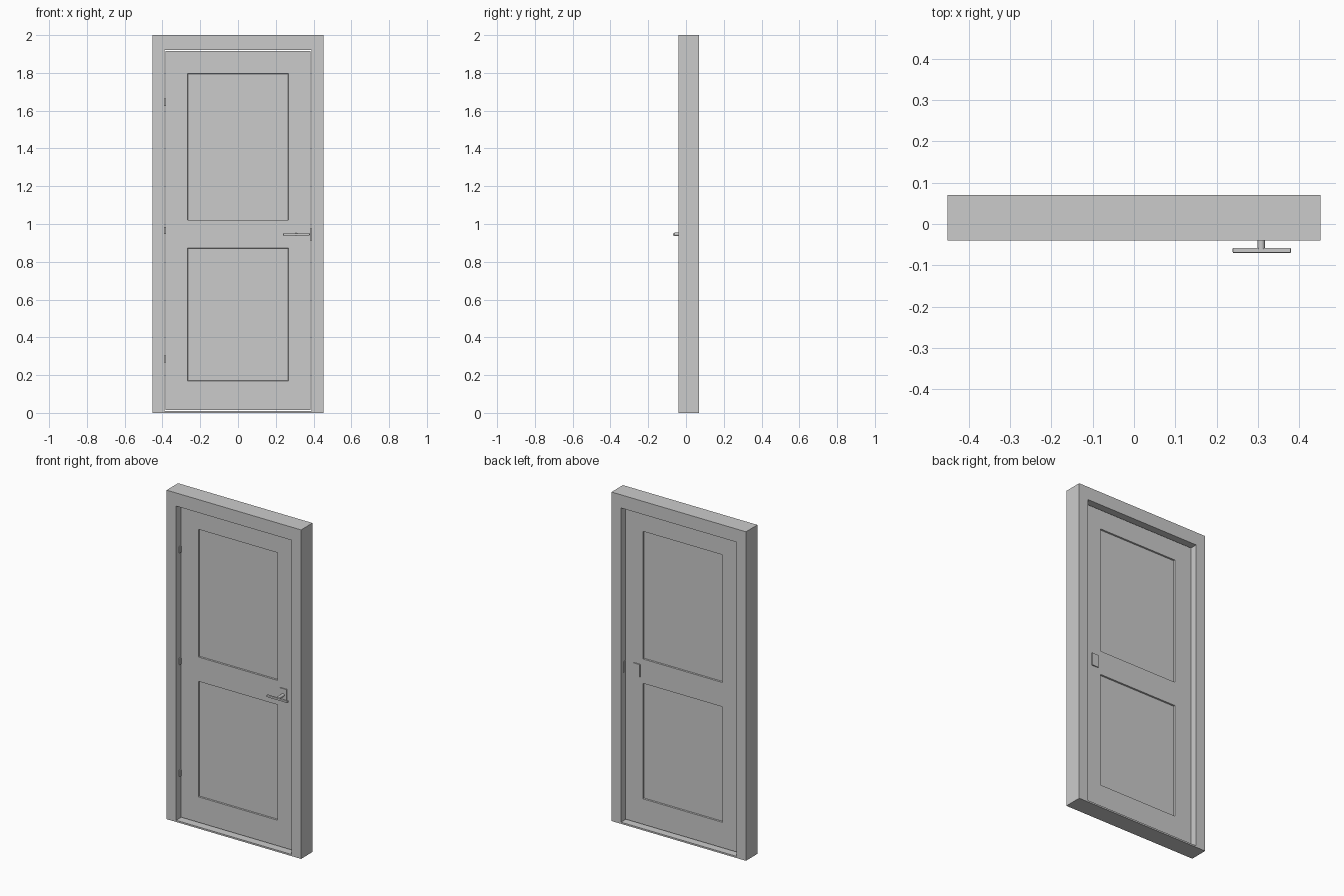
import bpy, bmesh, math
from mathutils import Vector

if "Cube" in bpy.data.objects:
    bpy.data.objects.remove(bpy.data.objects["Cube"])

HALF_W, OPEN, TOP, HEAD = 0.452, 0.388, 2.0, 1.92
Y_FRONT, Y_BACK = -0.04, 0.07          # frame depth
D_FRONT, D_BACK = 0.0, 0.032           # door leaf depth


def add_mesh(name, bm):
    bmesh.ops.recalc_face_normals(bm, faces=bm.faces[:])
    mesh = bpy.data.meshes.new(name)
    bm.to_mesh(mesh)
    bm.free()
    ob = bpy.data.objects.new(name, mesh)
    bpy.context.collection.objects.link(ob)
    return ob


def box_bm(lo, hi):
    bm = bmesh.new()
    bmesh.ops.create_cube(bm, size=1)
    for v in bm.verts:
        v.co = [(a + b) / 2 + c * (b - a) for a, b, c in zip(lo, hi, v.co)]
    return bm


def box(name, lo, hi, bevel=0):
    ob = add_mesh(name, box_bm(lo, hi))
    if bevel:
        mod = ob.modifiers.new("Bevel", "BEVEL")
        mod.width = bevel
        mod.segments = 2
    return ob


def cylinder(name, radius, depth, loc, rot=(0, 0, 0), sides=24):
    bpy.ops.mesh.primitive_cylinder_add(vertices=sides, radius=radius, depth=depth,
                                        location=loc, rotation=rot)
    ob = bpy.context.object
    ob.name = name
    bpy.ops.object.shade_smooth_by_angle()
    return ob


# Door frame: two jambs and head as one extruded outline
outline = [(-HALF_W, 0), (-HALF_W, TOP), (HALF_W, TOP), (HALF_W, 0),
           (OPEN, 0), (OPEN, HEAD), (-OPEN, HEAD), (-OPEN, 0)]
bm = bmesh.new()
face = bm.faces.new([bm.verts.new((x, Y_FRONT, z)) for x, z in outline])
ext = bmesh.ops.extrude_face_region(bm, geom=[face])["geom"]
bmesh.ops.translate(bm, vec=(0, Y_BACK - Y_FRONT, 0),
                    verts=[g for g in ext if isinstance(g, bmesh.types.BMVert)])
add_mesh("door_frame", bm)

# Threshold between the jambs
box("threshold", (-OPEN, Y_FRONT, 0), (OPEN, Y_BACK, 0.01))

# Door leaf with two sunken panels on both sides
panels = [(0.17, 0.872), (1.02, 1.796)]
panel_x = 0.267
bm = box_bm((-0.383, D_FRONT, 0.015), (0.383, D_BACK, 1.915))
cuts = [((x, 0, 0), (1, 0, 0)) for x in (-panel_x, panel_x)]
cuts += [((0, 0, z), (0, 0, 1)) for pair in panels for z in pair]
for co, no in cuts:
    bmesh.ops.bisect_plane(bm, geom=bm.verts[:] + bm.edges[:] + bm.faces[:],
                           plane_co=Vector(co), plane_no=Vector(no))
bm.normal_update()
sunken = []
for f in bm.faces:
    c = f.calc_center_median()
    if abs(f.normal.y) > 0.9 and abs(c.x) < panel_x and any(a < c.z < b for a, b in panels):
        sunken.append(f)
bmesh.ops.inset_individual(bm, faces=sunken, thickness=0.002, depth=-0.009)
add_mesh("door_leaf", bm)

# Escutcheon plates, front and back
for name, y0, y1 in (("front_plate", D_FRONT - 0.006, D_FRONT + 0.002),
                     ("back_plate", D_BACK - 0.002, D_BACK + 0.006)):
    box(name, (0.285, y0, 0.907), (0.331, y1, 0.983))

# Lever handle
cylinder("handle_stem", 0.009, 0.062, (0.308, -0.03, 0.945), (math.pi / 2, 0, 0))
box("handle_lever", (0.239, -0.07, 0.939), (0.38, -0.058, 0.951), 0.002)

# Latch bolt and strike plate on the lock side
box("latch_bolt", (0.375, 0.008, 0.93), (0.39, 0.024, 0.96))
box("strike_plate", (OPEN - 0.003, 0.012, 0.913), (OPEN + 0.001, 0.047, 0.977))

# Three hinges on the opposite side
for i, z in enumerate((0.285, 0.965, 1.645)):
    box(f"hinge_{i + 1}", (-OPEN - 0.002, -0.012, z - 0.019),
        (-OPEN + 0.007, 0.012, z + 0.019))
